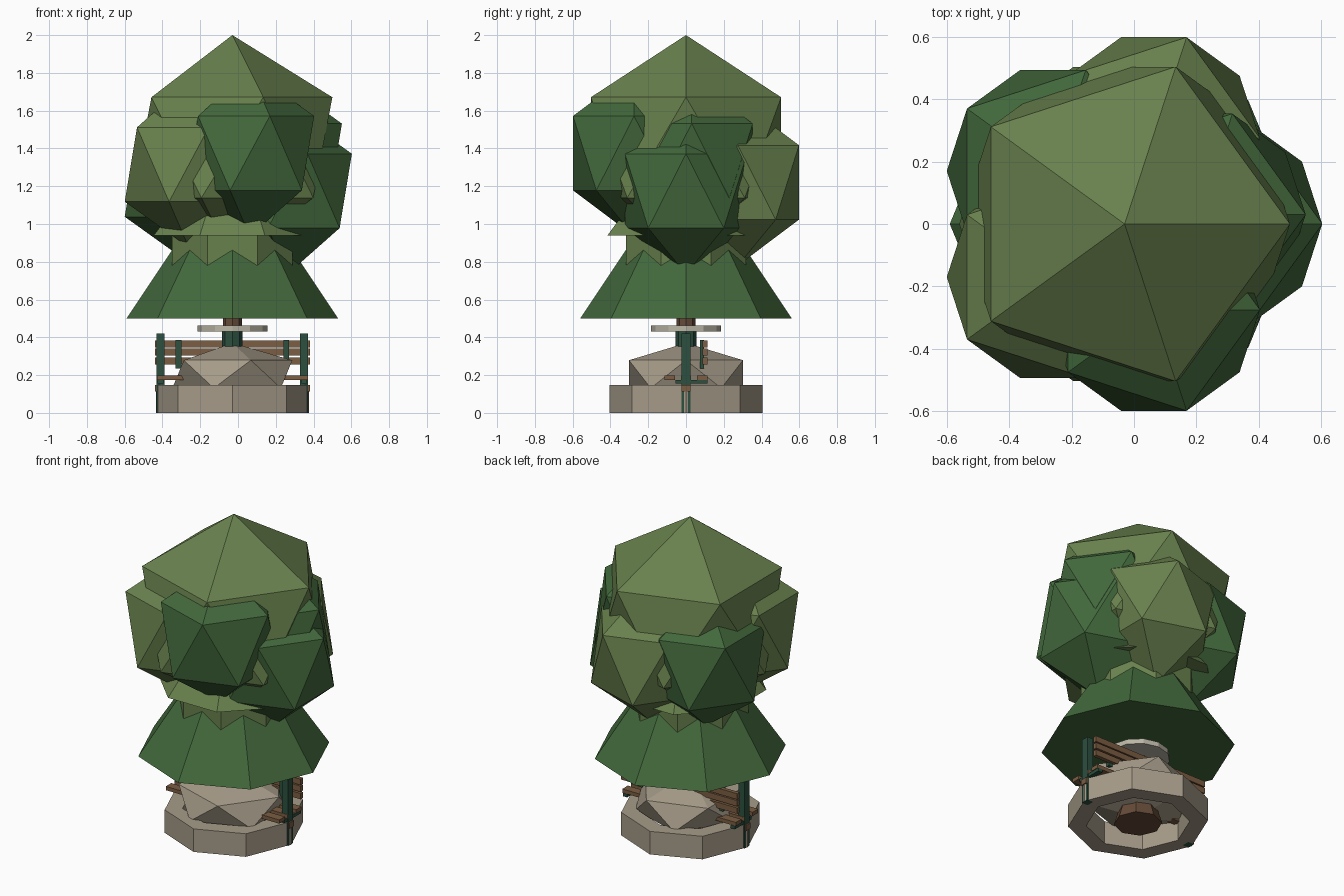
import bpy, math

if "Cube" in bpy.data.objects:
    bpy.data.objects.remove(bpy.data.objects["Cube"])

CX = -0.03  # axis shared by the trunk, base and lower foliage


def material(name, rgb):
    m = bpy.data.materials.new(name)
    m.diffuse_color = (*rgb, 1)
    m.use_nodes = True
    m.node_tree.nodes["Principled BSDF"].inputs["Base Color"].default_value = m.diffuse_color
    return m


DARK = material("dark_leaf", (0.055, 0.14, 0.045))
LIGHT = material("light_leaf", (0.14, 0.22, 0.075))
STONE = material("stone", (0.38, 0.33, 0.25))
PALE = material("pale_stone", (0.5, 0.47, 0.38))
WOOD = material("wood", (0.2, 0.11, 0.055))
BARK = material("bark", (0.13, 0.07, 0.04))
IRON = material("green_iron", (0.025, 0.08, 0.05))


def finish(name, mat):
    ob = bpy.context.object
    ob.name = name
    ob.data.materials.append(mat)
    return ob


def ico(name, loc, r, rz, mat):
    bpy.ops.mesh.primitive_ico_sphere_add(subdivisions=1, radius=1, location=loc)
    bpy.context.object.scale = (r, r, rz)
    return finish(name, mat)


def cone(name, r1, r2, z1, z2, mat, sides=8, turn=0.0):
    bpy.ops.mesh.primitive_cone_add(vertices=sides, radius1=r1, radius2=r2, depth=z2 - z1,
                                    location=(CX, 0, (z1 + z2) / 2),
                                    rotation=(0, 0, math.radians(turn)))
    return finish(name, mat)


def box(name, loc, size, mat):
    bpy.ops.mesh.primitive_cube_add(size=1, location=loc)
    bpy.context.object.scale = size
    return finish(name, mat)


# Octagonal stone planter, hollow in the middle
n, pts = 8, [(0.405, 0), (0.405, 0.147), (0.30, 0.147), (0.30, 0)]
verts, faces = [], []
for i in range(n):
    a = math.tau * i / n
    verts += [(CX + r * math.cos(a), r * math.sin(a), z) for r, z in pts]
    for j in range(4):
        k, i2 = (j + 1) % 4, (i + 1) % n
        faces.append((i * 4 + j, i2 * 4 + j, i2 * 4 + k, i * 4 + k))
mesh = bpy.data.meshes.new("planter_ring")
mesh.from_pydata(verts, [], faces)
mesh.materials.append(STONE)
bpy.context.collection.objects.link(bpy.data.objects.new("planter_ring", mesh))

# Rock mound, trunk, iron collar and pale disc
ico("rock_mound", (CX, 0, 0.205), 0.355, 0.165, STONE)
cone("trunk_foot", 0.14, 0.05, 0.0, 0.3, BARK)
cone("trunk", 0.05, 0.05, 0.3, 0.6, BARK)
cone("collar", 0.055, 0.055, 0.2, 0.43, IRON)
cone("pale_disc", 0.185, 0.185, 0.43, 0.462, PALE, 12)

# Bench running through the mound along x
for s in (-1, 1):
    x = CX + s * 0.38
    box("bench_post", (x, 0, 0.21), (0.042, 0.05, 0.42), IRON)
    box("seat_bracket", (x, 0.03, 0.165), (0.03, 0.17, 0.02), IRON)
    box("back_bracket", (CX + s * 0.285, 0.085, 0.31), (0.03, 0.02, 0.15), IRON)
    box("foot_bar", (x - s * 0.04, 0, 0.02), (0.04, 0.2, 0.03), IRON)
for y in (-0.085, 0, 0.085):
    box("seat_slat", (CX, y, 0.187), (0.8, 0.055, 0.024), WOOD)
for z in (0.275, 0.322, 0.366):
    box("back_slat", (CX, 0.1, z), (0.82, 0.025, 0.037), WOOD)
box("stretcher", (CX, 0, 0.13), (0.82, 0.045, 0.036), WOOD)

# Lower foliage tiers
cone("lower_skirt", 0.56, 0, 0.5, 1.34, DARK)
cone("middle_collar", 0.345, 0.345, 0.7, 0.94, LIGHT, 8, 22.5)
cone("middle_skirt", 0.45, 0, 0.94, 1.5, LIGHT, 8, 22.5)

# Crown and the five lumps around it
ico("crown", (CX, 0, 1.405), 0.592, 0.595, LIGHT)
lumps = [(1.175, DARK), (1.22, LIGHT), (1.235, DARK), (1.315, LIGHT), (1.375, DARK)]
for i, (z, mat) in enumerate(lumps):
    a = math.tau * i / 5
    ico("leaf_lump", (-0.026 + 0.289 * math.cos(a), 0.289 * math.sin(a), z), 0.38, 0.44, mat)
ico("upper_lump", (0.21, 0.03, 1.335), 0.38, 0.44, DARK)
